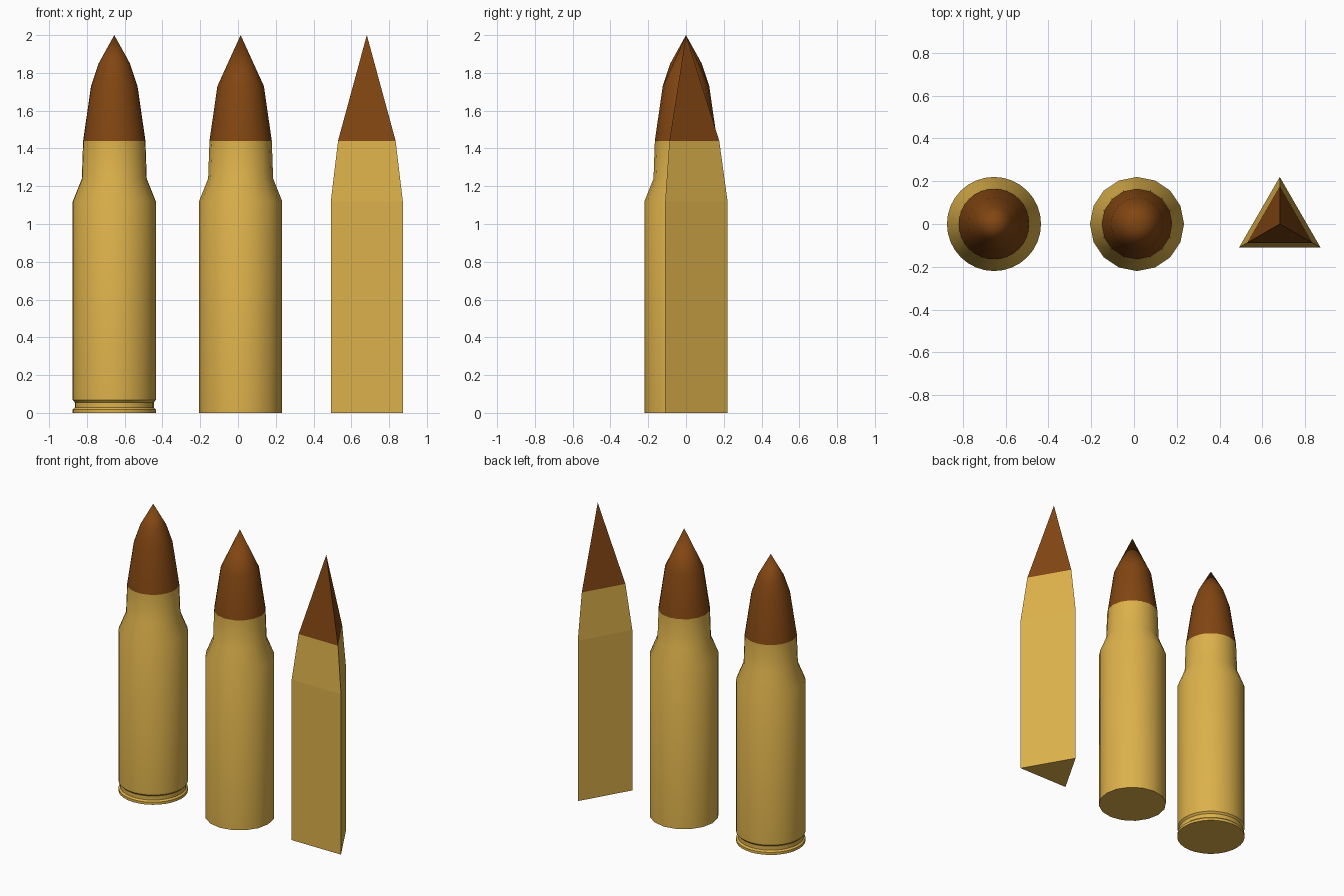
import bpy, bmesh, math

if "Cube" in bpy.data.objects:
    bpy.data.objects.remove(bpy.data.objects["Cube"])


def material(name, color):
    m = bpy.data.materials.new(name)
    m.diffuse_color = color
    m.use_nodes = True
    m.node_tree.nodes["Principled BSDF"].inputs["Base Color"].default_value = m.diffuse_color
    return m


brass = material("brass", (0.72, 0.44, 0.07, 1))
copper = material("copper", (0.22, 0.06, 0.006, 1))


def revolve(name, profile, sides, x, mat, cap=False, smooth=True):
    """Turn a (radius, height) profile around a vertical axis at x."""
    bm = bmesh.new()
    rings = []
    for r, z in profile:
        if r == 0:
            rings.append([bm.verts.new((0, 0, z))] * sides)
            continue
        angles = [math.pi / 2 + 2 * math.pi * i / sides for i in range(sides)]
        rings.append([bm.verts.new((r * math.cos(a), r * math.sin(a), z)) for a in angles])
    for low, high in zip(rings, rings[1:]):
        for i in range(sides):
            j = (i + 1) % sides
            quad = [low[i], low[j], high[j], high[i]]
            bm.faces.new(list(dict.fromkeys(quad)))
    if cap:
        bm.faces.new(rings[0][::-1])
    mesh = bpy.data.meshes.new(name)
    bm.to_mesh(mesh)
    bm.free()
    mesh.materials.append(mat)
    obj = bpy.data.objects.new(name, mesh)
    obj.location.x = x
    bpy.context.collection.objects.link(obj)
    if smooth:
        bpy.ops.object.select_all(action='DESELECT')
        obj.select_set(True)
        bpy.context.view_layer.objects.active = obj
        bpy.ops.object.shade_smooth_by_angle(angle=math.radians(35))
    return obj


body = [(0.22, 1.12), (0.172, 1.24), (0.165, 1.44)]

# Detailed cartridge with extractor groove and rounded tip
groove = [(0.22, 0), (0.22, 0.018), (0.209, 0.028), (0.209, 0.056), (0.22, 0.068)]
revolve("detailed_case", groove + body, 32, -0.655, brass, cap=True)
revolve("detailed_bullet", [(0.165, 1.44), (0.123, 1.73), (0.083, 1.85), (0, 2)],
        32, -0.655, copper)

# Simplified cartridge
revolve("simple_case", [(0.22, 0)] + body, 16, 0.014, brass, cap=True)
revolve("simple_bullet", [(0.165, 1.44), (0.123, 1.73), (0, 2)], 16, 0.014, copper)

# Three-sided cartridge
revolve("triangular_case", [(0.22, 0), (0.22, 1.12), (0.176, 1.44)], 3, 0.682,
        brass, cap=True, smooth=False)
revolve("triangular_bullet", [(0.176, 1.44), (0, 2)], 3, 0.682, copper, smooth=False)
